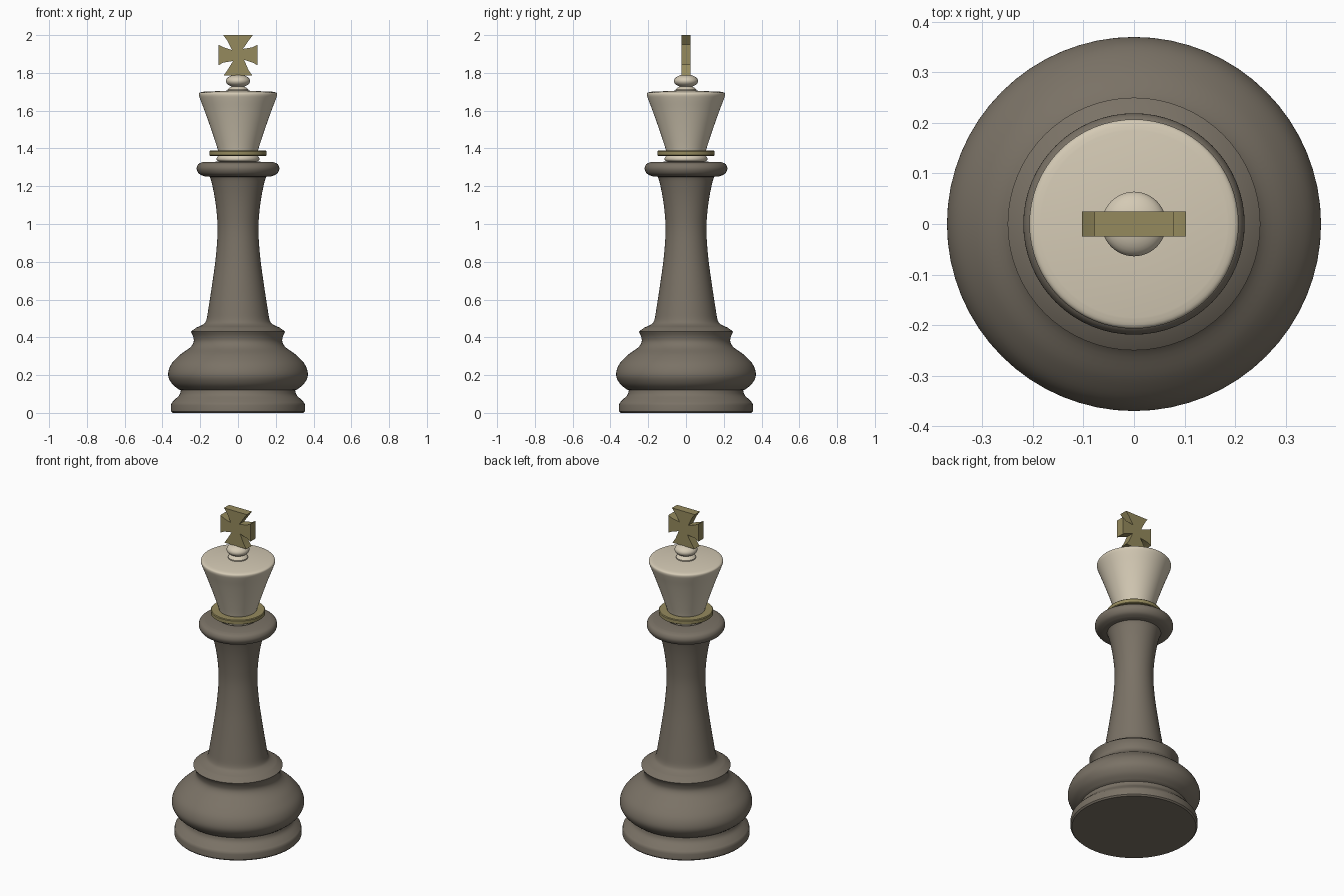
import bpy, bmesh, math

if "Cube" in bpy.data.objects:
    bpy.data.objects.remove(bpy.data.objects["Cube"])


def material(name, rgb):
    m = bpy.data.materials.new(name)
    m.diffuse_color = (*rgb, 1)
    m.use_nodes = True
    m.node_tree.nodes["Principled BSDF"].inputs["Base Color"].default_value = m.diffuse_color
    return m


DARK = material("dark taupe", (0.195, 0.168, 0.132))
CREAM = material("cream", (0.66, 0.59, 0.46))
GOLD = material("old gold", (0.30, 0.255, 0.11))


def finish(name, bm, mat, angle=35):
    bmesh.ops.recalc_face_normals(bm, faces=bm.faces)
    me = bpy.data.meshes.new(name)
    bm.to_mesh(me)
    bm.free()
    for p in me.polygons:
        p.use_smooth = True
    me.set_sharp_from_angle(angle=math.radians(angle))
    me.materials.append(mat)
    ob = bpy.data.objects.new(name, me)
    bpy.context.collection.objects.link(ob)
    return ob


def curve(pts, steps=5):
    """Smooth run through the (radius, height) points."""
    out = []
    for i in range(len(pts) - 1):
        a, b = pts[max(i - 1, 0)], pts[i]
        c, d = pts[i + 1], pts[min(i + 2, len(pts) - 1)]
        for s in range(steps):
            t = s / steps
            out.append(tuple(0.5 * (2 * q + (r - p) * t + (2 * p - 5 * q + 4 * r - w) * t * t
                                    + (3 * q - p - 3 * r + w) * t ** 3)
                             for p, q, r, w in zip(a, b, c, d)))
    return out + [pts[-1]]


def lathe(name, profile, mat, sides=64):
    bm = bmesh.new()
    rings = [[bm.verts.new((r * math.cos(2 * math.pi * k / sides),
                            r * math.sin(2 * math.pi * k / sides), z)) for k in range(sides)]
             for r, z in profile]
    for lo, hi in zip(rings, rings[1:]):
        for k in range(sides):
            n = (k + 1) % sides
            bm.faces.new((lo[k], lo[n], hi[n], hi[k]))
    bm.faces.new(rings[0])
    bm.faces.new(rings[-1])
    return finish(name, bm, mat)


# Foot, bulge, flange, stem and collar
foot = [(0.347, 0), (0.355, 0.008), (0.355, 0.04)] + curve(
    [(0.352, 0.052), (0.335, 0.07), (0.31, 0.095), (0.303, 0.12)], 3)
bulge = curve([(0.315, 0.125), (0.35, 0.155), (0.37, 0.2), (0.355, 0.255), (0.31, 0.305),
               (0.255, 0.345), (0.235, 0.375), (0.238, 0.405), (0.25, 0.43)])
stem = curve([(0.22, 0.452), (0.185, 0.468), (0.168, 0.49), (0.157, 0.55), (0.137, 0.68),
              (0.118, 0.82), (0.108, 0.96), (0.113, 1.06), (0.125, 1.15), (0.141, 1.225),
              (0.15, 1.25)], 4)
collar = curve([(0.175, 1.252), (0.205, 1.265), (0.219, 1.292), (0.21, 1.317), (0.185, 1.328)], 4)
lathe("body", foot + bulge + stem + collar + [(0.1, 1.33)], DARK)

# Pale ring under the gold band
lathe("neck_ring", [(0.09, 1.325)] + curve(
    [(0.1, 1.33), (0.112, 1.338), (0.112, 1.352), (0.104, 1.362)], 3), CREAM)
lathe("gold_band", [(0.148, 1.361), (0.152, 1.364), (0.152, 1.384), (0.148, 1.388)], GOLD)

# Flared head with nearly flat top
lathe("head", [(0.1, 1.38)] + curve(
    [(0.106, 1.39), (0.115, 1.42), (0.145, 1.51), (0.177, 1.6), (0.2, 1.66),
     (0.207, 1.683), (0.203, 1.695), (0.185, 1.7)], 4) + [(0.05, 1.706)], CREAM)

# Finial foot and flattened ball
lathe("finial", [(0.055, 1.703), (0.055, 1.712), (0.045, 1.722)] + [
    (0.064 * math.cos(a), 1.757 + 0.034 * math.sin(a))
    for a in [math.radians(-60 + 147 * i / 14) for i in range(15)]], CREAM, 48)

# Cross with four flaring arms
outline = []
arms = [(1, 0, 0.103, 0.054), (0, 1, 0.105, 0.078), (-1, 0, 0.103, 0.054), (0, -1, 0.108, 0.075)]
for dx, dz, length, half in arms:
    root = 0.026
    for along, side in ((root + 0.006, -root), (length * 0.75, -half * 0.75),
                        (length, -half), (length, half),
                        (length * 0.75, half * 0.75)):
        outline.append((dx * along - dz * side, 1.895 + dz * along + dx * side))
bm = bmesh.new()
face = bm.faces.new([bm.verts.new((x, -0.025, z)) for x, z in outline])
ext = bmesh.ops.extrude_face_region(bm, geom=[face])
for v in ext["geom"]:
    if isinstance(v, bmesh.types.BMVert):
        v.co.y = 0.025
finish("cross", bm, GOLD, 25)
